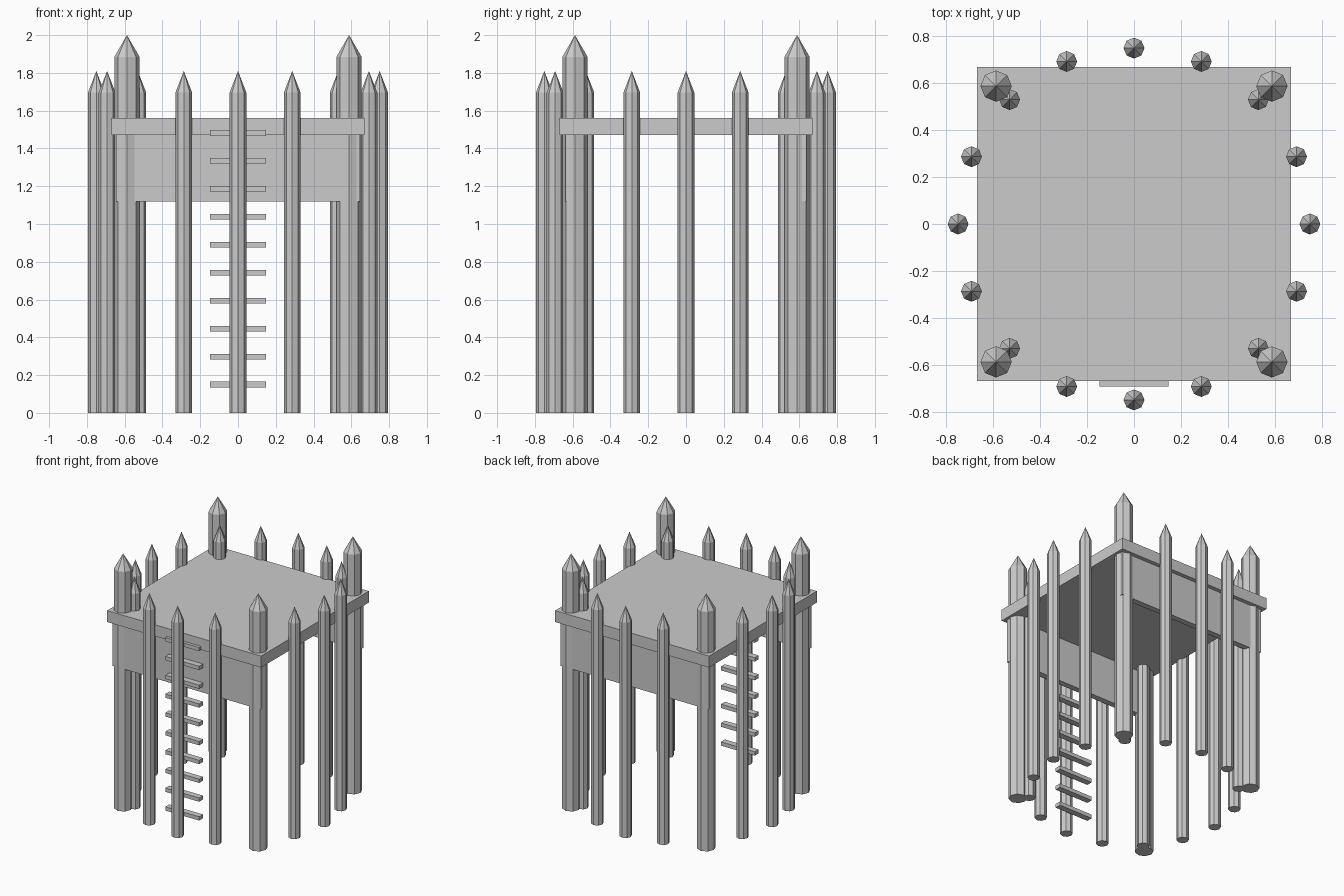
import bpy, bmesh, math

if "Cube" in bpy.data.objects:
    bpy.data.objects.remove(bpy.data.objects["Cube"])

# one plain grey for everything
grey = bpy.data.materials.new("weathered_grey")
grey.diffuse_color = (0.6, 0.6, 0.6, 1)
grey.use_nodes = True
grey.node_tree.nodes["Principled BSDF"].inputs["Base Color"].default_value = grey.diffuse_color


def finish(name, bm):
    bmesh.ops.recalc_face_normals(bm, faces=bm.faces)
    mesh = bpy.data.meshes.new(name)
    bm.to_mesh(mesh)
    bm.free()
    mesh.materials.append(grey)
    obj = bpy.data.objects.new(name, mesh)
    bpy.context.collection.objects.link(obj)
    return obj


def box(name, x0, x1, y0, y1, z0, z1):
    bm = bmesh.new()
    bmesh.ops.create_cube(bm, size=1)
    for v in bm.verts:
        v.co.x = x1 if v.co.x > 0 else x0
        v.co.y = y1 if v.co.y > 0 else y0
        v.co.z = z1 if v.co.z > 0 else z0
    return finish(name, bm)


def pointed_post(name, x, y, radius, shoulder, tip, sides=8):
    """Faceted post with a sharpened top."""
    bm = bmesh.new()
    angles = [2 * math.pi * i / sides for i in range(sides)]
    low, high = [[bm.verts.new((x + radius * math.cos(a), y + radius * math.sin(a), z))
                  for a in angles] for z in (0, shoulder)]
    apex = bm.verts.new((x, y, tip))
    bm.faces.new(low[::-1])
    for i in range(sides):
        j = (i + 1) % sides
        bm.faces.new((low[i], low[j], high[j], high[i]))
        bm.faces.new((high[i], high[j], apex))
    return finish(name, bm)


# platform deck
box("deck", -0.67, 0.67, -0.67, 0.67, 1.47, 1.56)

# front and back wall panels under the deck
box("front_panel", -0.645, 0.645, -0.638, -0.592, 1.12, 1.47)
box("back_panel", -0.645, 0.645, 0.592, 0.638, 1.12, 1.47)

# four tall corner posts
for sx in (-1, 1):
    for sy in (-1, 1):
        pointed_post("corner_post", sx * 0.588, sy * 0.588, 0.0667, 1.885, 2.0)

# ring of sharpened stakes
for i in range(16):
    a = math.pi * i / 8
    pointed_post("stake", 0.75 * math.cos(a), 0.75 * math.sin(a), 0.0445, 1.695, 1.81)

# ladder rungs
for i in range(10):
    z = 0.15 + 0.148 * i
    box("ladder_rung", -0.147, 0.147, -0.693, -0.645, z - 0.015, z + 0.015)
